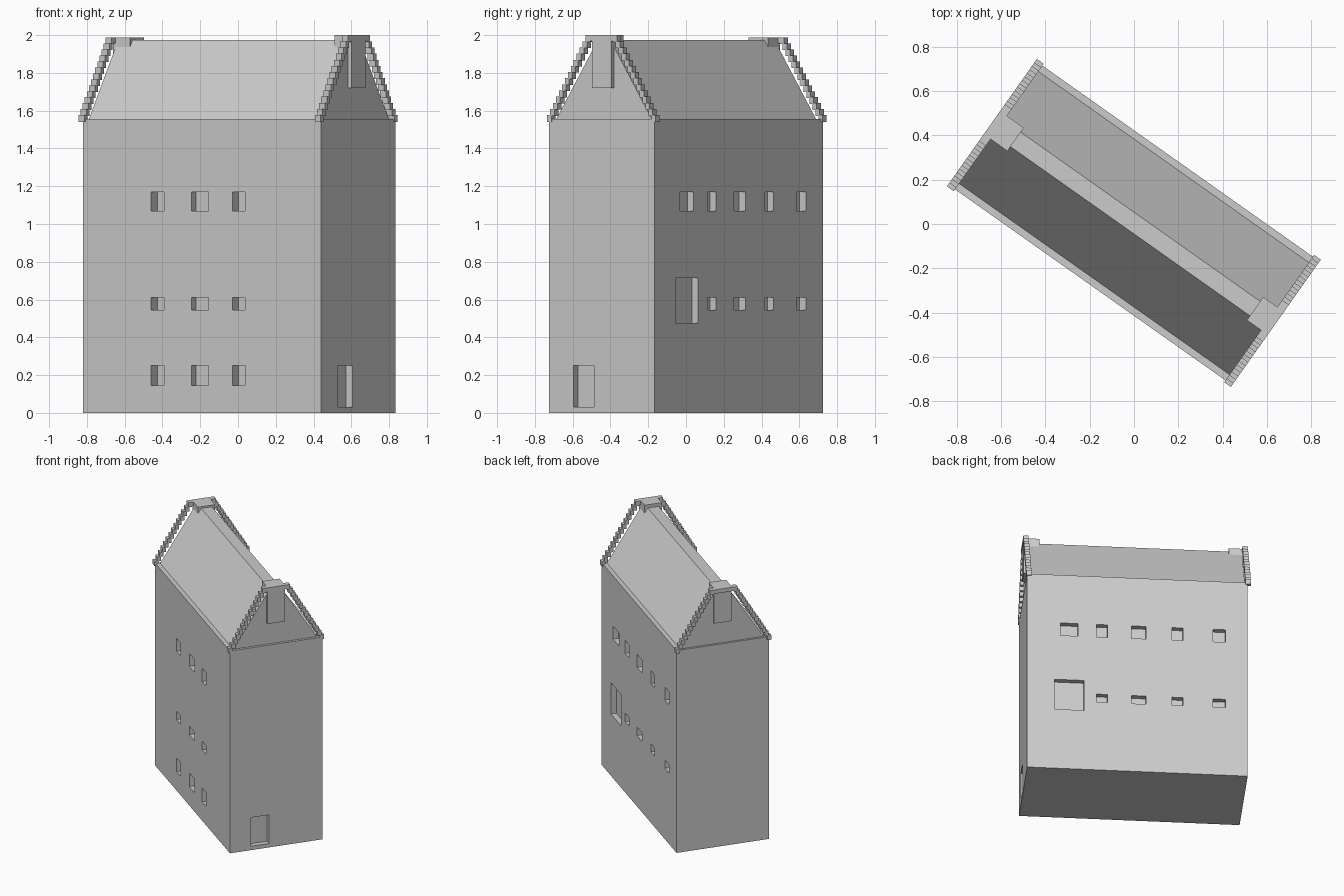
import bpy, math

if "Cube" in bpy.data.objects:
    bpy.data.objects.remove(bpy.data.objects["Cube"])

ANGLE = math.atan2(-0.89, 1.26)      # the house is turned on its plot
CENTRE = (0.006, 0, 0)
L, W, EAVE = 0.771, 0.342, 1.555     # half length, half width, wall height


def make(name, verts, faces):
    me = bpy.data.meshes.new(name)
    me.from_pydata(verts, [], faces)
    ob = bpy.data.objects.new(name, me)
    ob.location = CENTRE
    ob.rotation_euler.z = ANGLE
    bpy.context.collection.objects.link(ob)
    return ob


def boxes(name, spans):
    """One mesh of boxes, each (x0, x1, y0, y1, z0, z1) in house axes."""
    verts, faces = [], []
    quads = [(0, 1, 3, 2), (4, 6, 7, 5), (0, 4, 5, 1),
             (2, 3, 7, 6), (0, 2, 6, 4), (1, 5, 7, 3)]
    for s in spans:
        b = len(verts)
        xs, ys, zs = sorted(s[:2]), sorted(s[2:4]), sorted(s[4:])
        verts += [(x, y, z) for x in xs for y in ys for z in zs]
        faces += [tuple(b + i for i in q) for q in quads]
    return make(name, verts, faces)


# Walls
walls = boxes("walls", [(-L, L, -W, W, 0, EAVE)])

# Window and door recesses
cuts = []
rows = [(0.145, 0.25), (0.545, 0.61), (1.07, 1.17)]
for z0, z1 in rows:
    for x0, x1, d in [(-0.33, -0.245, 0.06), (-0.067, 0.043, 0.04), (0.2, 0.28, 0.055)]:
        cuts.append((x0, x1, -W - 0.1, -W + d, z0, z1))
for x0, x1 in [(0.208, 0.286), (-0.06, 0.043), (-0.32, -0.243), (-0.615, -0.53)]:
    for z0, z1 in rows[1:]:
        cuts.append((x0, x1, W - 0.04, W + 0.1, z0, z1))
cuts.append((0.416, 0.537, W - 0.04, W + 0.1, 1.07, 1.17))
cuts.append((0.373, 0.58, W - 0.04, W + 0.1, 0.475, 0.715))   # loading door
cuts.append((L - 0.04, L + 0.1, -0.185, -0.052, 0.03, 0.25))  # gable door
cutter = boxes("recess_cutter", cuts)
cutter.hide_render = True
mod = walls.modifiers.new("recesses", 'BOOLEAN')
mod.operation = 'DIFFERENCE'
mod.solver = 'EXACT'
mod.object = cutter
bpy.context.view_layer.objects.active = walls
bpy.ops.object.modifier_apply(modifier=mod.name)
bpy.data.objects.remove(cutter)

# Roof with a flat ridge
profile = [(-0.31, EAVE), (0.31, EAVE), (0.04, 1.975), (-0.04, 1.975)]
rv = [(x, y, z) for x in (-0.755, 0.752) for y, z in profile]
make("roof", rv, [(3, 2, 1, 0), (4, 5, 6, 7)] +
     [(i, (i + 1) % 4, (i + 1) % 4 + 4, i + 4) for i in range(4)])

# Stepped gable copings and chimneys at both ends
N = 14
for side, sx, x0, x1, top in [("left", -1, 0.755, 0.793, 1.988), ("right", 1, 0.74, 0.777, 2.0)]:
    steps = []
    for i in range(N):
        t = i / (N - 1)
        y = 0.338 - 0.25 * t
        z = 1.54 + (top - 0.036 - 1.54) * t
        for s in (-1, 1):
            steps.append((sx * x0, sx * x1, s * (y - 0.014), s * (y + 0.014), z, z + 0.036))
    boxes(side + "_gable_steps", steps)
    boxes(side + "_chimney", [(sx * 0.662, sx * 0.773, -0.064, 0.064, 1.72, top)])
    boxes(side + "_gable_cap", [(sx * x0, sx * x1, -0.09, 0.09, top - 0.03, top)])
